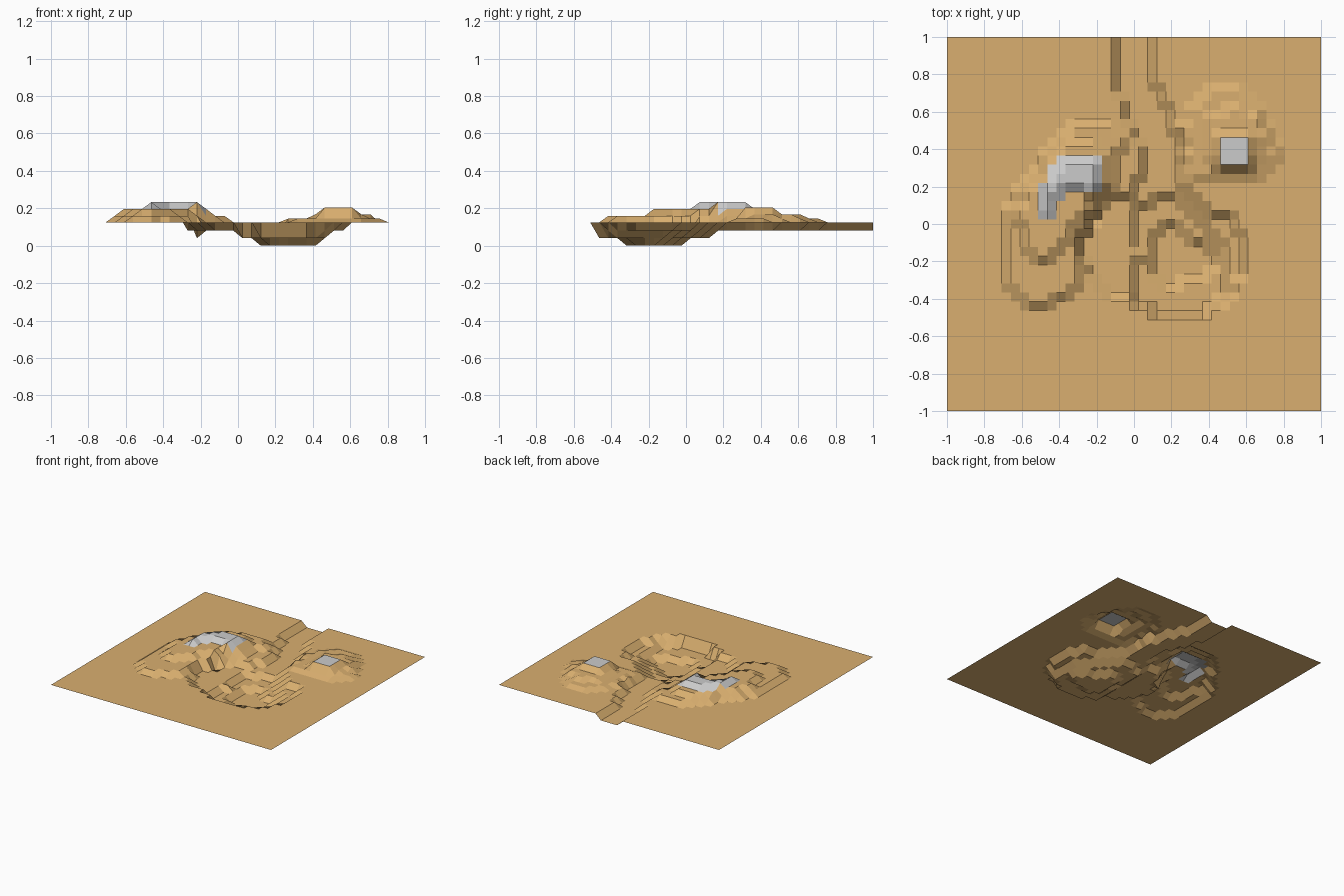
import bpy, bmesh
from mathutils import Vector

if "Cube" in bpy.data.objects:
    bpy.data.objects.remove(bpy.data.objects["Cube"])

N = 41            # terrain cells per side
BASE = 0.125      # plain height


def stroke_hit(p, stroke):
    """True when p lies in a chain of round dabs (x, y, radius) swept together."""
    for a, b in zip(stroke, stroke[1:] + stroke[-1:]):
        pa, d = Vector(a[:2]), Vector(b[:2]) - Vector(a[:2])
        t = max(0, min(1, (p - pa).dot(d) / d.length_squared)) if d.length else 0
        if (p - pa - d * t).length < a[2] + (b[2] - a[2]) * t:
            return True
    return False


# Each terrace is a height and a brush stroke; later ones override earlier ones
left_hill = [
    (0.16, [(-.49, -.24, .19), (-.47, .03, .2), (-.27, .33, .19), (-.16, .43, .1)]),
    (0.197, [(-.48, -.05, .13), (-.46, .05, .16), (-.3, .29, .16)]),
    (0.233, [(-.46, .1, .035), (-.43, .21, .04), (-.35, .27, .06), (-.26, .27, .07), (-.22, .18, .03)]),
]
right_hill = [
    (0.145, [(.5, .49, .24), (.63, .39, .14), (.38, .37, .12)]),
    (0.168, [(.54, .45, .17)]),
    (0.204, [(.537, .39, .11)]),
]
river = [(0.08, [(0, 1.1, .09), (0, .75, .09), (.08, .55, .11), (.14, .42, .1), (.12, .2, .1)])]
basin = [
    (0.08, [(.4, -.1, .17), (.29, -.2, .28), (.18, -.05, .25), (0, -.12, .28)]),
    (0.04, [(.15, -.31, .17), (.31, -.31, .17), (.3, -.2, .19), (.16, -.04, .18)]),
    (0.04, [(-.22, .02, .03)]),
    (0.0, [(.19, -.1, .09), (.18, -.26, .08), (.34, -.2, .09)]),
]


def height(p):
    z = BASE
    for level, stroke in left_hill + right_hill + river + basin:
        if stroke_hit(p, stroke):
            z = level
    return z


def material(name, color):
    m = bpy.data.materials.new(name)
    m.diffuse_color = color
    m.use_nodes = True
    m.node_tree.nodes["Principled BSDF"].inputs["Base Color"].default_value = m.diffuse_color
    return m


# Stepped terrain sheet
bm = bmesh.new()
bmesh.ops.create_grid(bm, x_segments=N, y_segments=N, size=1.0)
for v in bm.verts:
    v.co.z = height(v.co.xy)

# Rock on the summits, sand elsewhere
for f in bm.faces:
    f.material_index = int(f.calc_center_median().z > 0.202)

mesh = bpy.data.meshes.new("terrain")
bm.to_mesh(mesh)
bm.free()
mesh.materials.append(material("sand", (0.70, 0.43, 0.16, 1)))
mesh.materials.append(material("rock", (0.55, 0.55, 0.55, 1)))
terrain = bpy.data.objects.new("terrain", mesh)
bpy.context.collection.objects.link(terrain)
